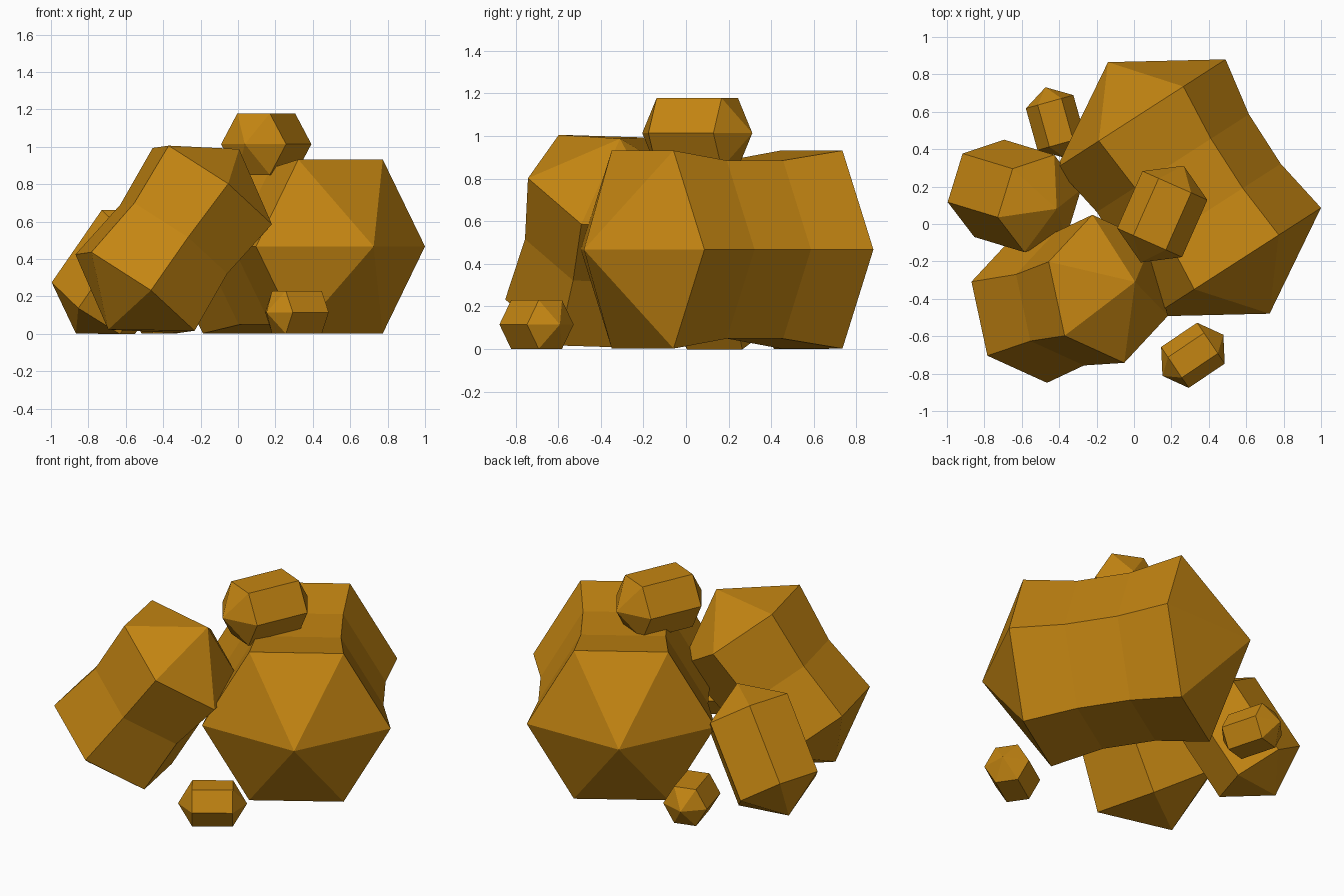
import bpy, bmesh, math
from mathutils import Vector

if "Cube" in bpy.data.objects:
    bpy.data.objects.remove(bpy.data.objects["Cube"])

# one amber material for every chunk
amber = bpy.data.materials.new("amber")
amber.diffuse_color = (0.55, 0.235, 0.006, 1)
amber.use_nodes = True
amber.node_tree.nodes["Principled BSDF"].inputs["Base Color"].default_value = amber.diffuse_color

LENGTH, CAP, WAIST = 1.757, 0.61, 0.9   # proportions relative to hexagon radius


def crystal(name, centre, axis, corner, radius, waists=0):
    """Six-sided prism with pointed ends; 'waists' pinched rings between the ends."""
    a = Vector(axis).normalized()
    u = Vector(corner)
    u = (u - a * u.dot(a)).normalized()
    v = a.cross(u)
    c = Vector(centre)
    half = LENGTH * radius / 2
    bm = bmesh.new()
    rings = []
    n = waists + 1
    for i in range(n + 1):
        r = radius if i in (0, n) else radius * WAIST
        o = c + a * (half * (2 * i / n - 1))
        rings.append([bm.verts.new(o + r * (u * math.cos(k * math.pi / 3) + v * math.sin(k * math.pi / 3)))
                      for k in range(6)])
    tips = [bm.verts.new(c + a * s * (half + CAP * radius)) for s in (-1, 1)]
    for k in range(6):
        j = (k + 1) % 6
        for lo, hi in zip(rings, rings[1:]):
            bm.faces.new((lo[k], lo[j], hi[j], hi[k]))
        bm.faces.new((rings[0][j], rings[0][k], tips[0]))
        bm.faces.new((rings[-1][k], rings[-1][j], tips[1]))
    bmesh.ops.recalc_face_normals(bm, faces=bm.faces[:])
    me = bpy.data.meshes.new(name)
    bm.to_mesh(me)
    bm.free()
    me.materials.append(amber)
    ob = bpy.data.objects.new(name, me)
    bpy.context.collection.objects.link(ob)
    return ob


# large chunk lying on a flat side, two pinched rings
crystal("large_chunk", (0.293, 0.193, 0.467), (0.54, -0.84, 0), (0.84, 0.54, 0), 0.537, 2)
# medium chunk leaning against it, one pinched ring
crystal("medium_chunk", (-0.344, -0.40, 0.505), (0.58, 0.15, 0.80), (-0.318, 0.147, 0.21), 0.405, 1)
# plain chunk leaning at the back left
crystal("small_chunk", (-0.64, 0.15, 0.33), (-0.56, 0.17, -0.81), (-0.231, -0.078, 0.148), 0.272)
# little chunk on top
crystal("top_chunk", (0.151, 0.053, 1.014), (0.405, 0.914, 0), (0.914, -0.405, 0), 0.19)
# tiny pebbles on the ground
crystal("front_pebble", (0.315, -0.702, 0.115), (0.83, 0.56, 0), (0.56, -0.83, 0), 0.132)
crystal("back_pebble", (-0.42, 0.542, 0.115), (0.27, -0.963, 0), (0.963, 0.27, 0), 0.132)
